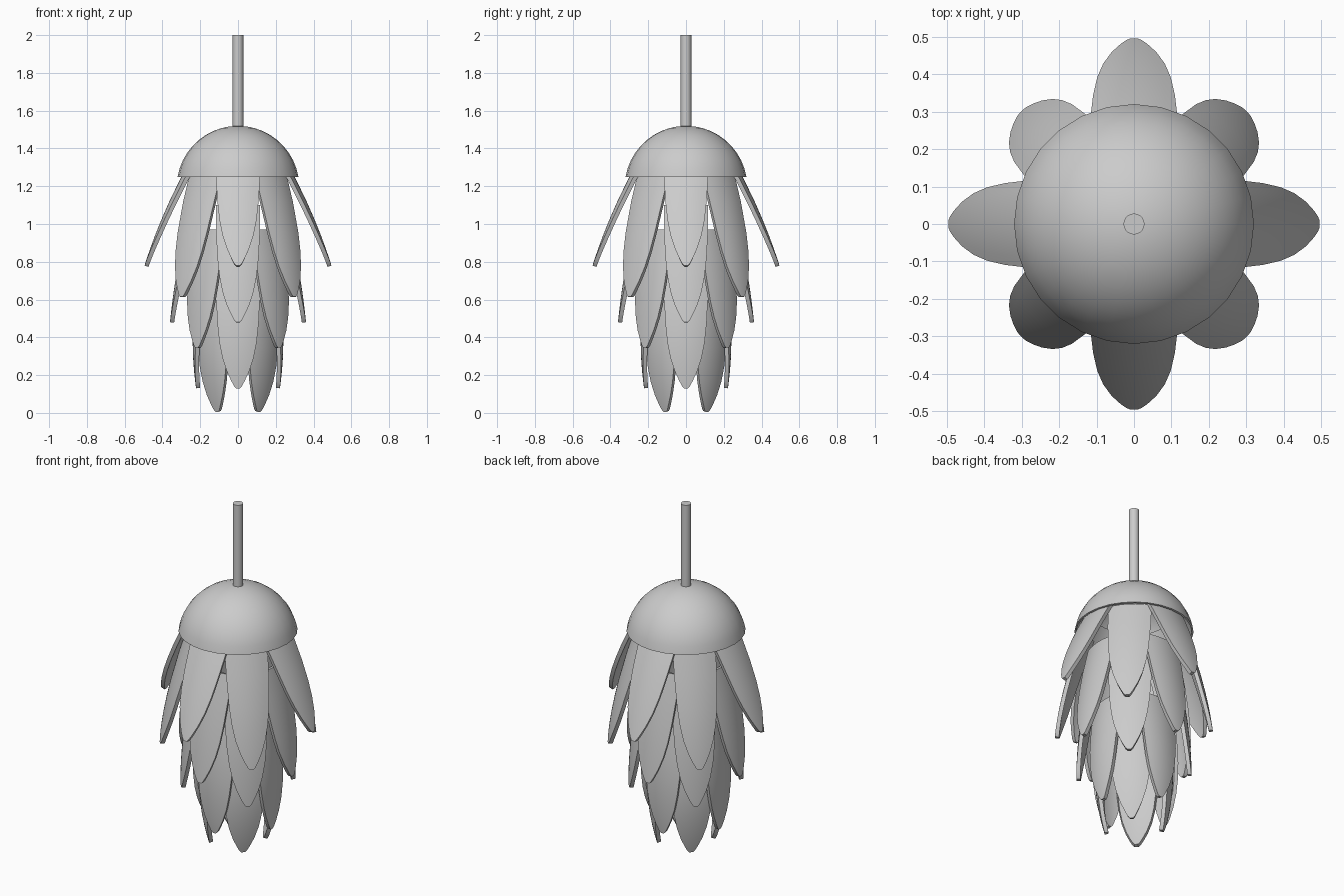
import bpy, math

if "Cube" in bpy.data.objects:
    bpy.data.objects.remove(bpy.data.objects["Cube"])

def link(name, verts, faces):
    me = bpy.data.meshes.new(name)
    me.from_pydata(verts, [], faces)
    ob = bpy.data.objects.new(name, me)
    bpy.context.collection.objects.link(ob)
    return ob

def finish(ob, thick=0):
    bpy.ops.object.select_all(action='DESELECT')
    ob.select_set(True)
    bpy.context.view_layer.objects.active = ob
    if thick:
        m = ob.modifiers.new("thickness", 'SOLIDIFY')
        m.thickness = thick
        m.offset = -1
        bpy.ops.object.modifier_apply(modifier=m.name)
    bpy.ops.object.shade_smooth_by_angle(angle=math.radians(35))

def quad(pts, z):
    # radius at height z through three (z, r) points
    (a, fa), (b, fb), (c, fc) = pts
    return (fa * (z - b) * (z - c) / ((a - b) * (a - c))
            + fb * (z - a) * (z - c) / ((b - a) * (b - c))
            + fc * (z - a) * (z - b) / ((c - a) * (c - b)))

# half width of a petal by height above its tip
WIDTH = [(0, .010), (.012, .021), (.04, .036), (.09, .059), (.16, .082),
         (.24, .098), (.34, .109), (.46, .116), (.6, .117)]

def petal(name, pts, angle):
    top, tip = pts[0][0], pts[2][0]
    rows = []
    for h, w in reversed(WIDTH):
        z = tip + h * (top - tip) / .6 if h > .4 else tip + h
        rows.append((z, w))
    n = 8
    verts, faces = [], []
    for z, w in rows:
        r = quad(pts, z)
        for j in range(n + 1):
            y = w * (2 * j / n - 1)
            x = r - 1.6 * y * y
            verts.append((x * math.cos(angle) - y * math.sin(angle),
                          x * math.sin(angle) + y * math.cos(angle), z))
    for i in range(len(rows) - 1):
        for j in range(n):
            a = i * (n + 1) + j
            faces.append((a, a + n + 1, a + n + 2, a + 1))
    finish(link(name, verts, faces), .022)

# six staggered rings of four petals, from the top down
LAYERS = [
    [(1.37, .235), (1.06, .39), (.78, .495)],
    [(1.27, .265), (.90, .375), (.615, .425)],
    [(1.10, .245), (.78, .318), (.48, .36)],
    [(.97, .24), (.65, .292), (.345, .31)],
    [(.76, .20), (.40, .24), (.13, .222)],
    [(.63, .185), (.30, .208), (.005, .158)],
]
for k, pts in enumerate(LAYERS):
    for q in range(4):
        petal(f"petal_ring{k + 1}_{q + 1}", pts,
              math.radians(90 * q + 45 * (k % 2)))

# domed cap, open underneath
N, M, R, CZ = 28, 10, .3246, 1.195
a0 = math.acos((1.25 - CZ) / R)
verts = [(0, 0, CZ + R)]
for i in range(1, M + 1):
    a = a0 * i / M
    verts += [(R * math.sin(a) * math.cos(2 * math.pi * j / N),
               R * math.sin(a) * math.sin(2 * math.pi * j / N),
               CZ + R * math.cos(a)) for j in range(N)]
faces = [(0, 1 + j, 1 + (j + 1) % N) for j in range(N)]
for i in range(M - 1):
    for j in range(N):
        a, b = 1 + i * N + j, 1 + i * N + (j + 1) % N
        faces.append((a, a + N, b + N, b))
finish(link("cap", verts, faces), .01)

# hanging rod
bpy.ops.mesh.primitive_cylinder_add(vertices=20, radius=.028, depth=.5,
                                    location=(0, 0, 1.75))
rod = bpy.context.object
rod.name = "hanging_rod"
finish(rod)
